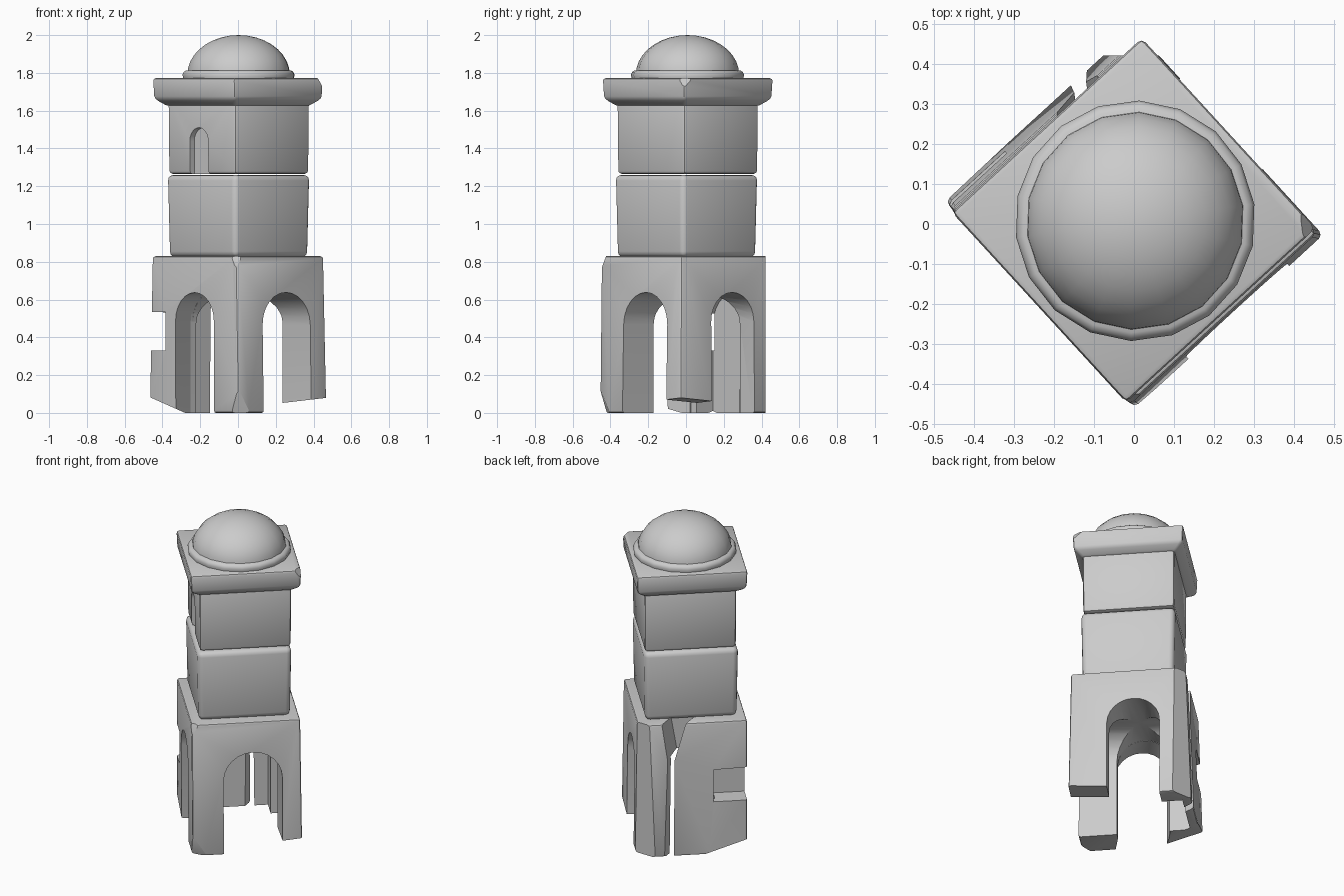
import bpy, bmesh, math
from mathutils import Matrix, Vector

if "Cube" in bpy.data.objects:
    bpy.data.objects.remove(bpy.data.objects["Cube"])

TURN = Matrix.Rotation(math.radians(42.5), 4, 'Z')   # tower stands corner-on

stone = bpy.data.materials.new("grey_stone")
stone.use_nodes = True
GREY = (0.6, 0.6, 0.6, 1)
stone.diffuse_color = GREY
stone.node_tree.nodes["Principled BSDF"].inputs["Base Color"].default_value = GREY


def finish(name, bm, turn=True):
    if turn:
        bm.transform(TURN)
    bmesh.ops.recalc_face_normals(bm, faces=bm.faces)
    mesh = bpy.data.meshes.new(name)
    bm.to_mesh(mesh)
    bm.free()
    mesh.materials.append(stone)
    obj = bpy.data.objects.new(name, mesh)
    bpy.context.collection.objects.link(obj)
    return obj


def select(obj):
    bpy.ops.object.select_all(action='DESELECT')
    obj.select_set(True)
    bpy.context.view_layer.objects.active = obj


def smooth(obj, angle=30):
    select(obj)
    bpy.ops.object.shade_smooth_by_angle(angle=math.radians(angle))


def loft(name, levels, bevel, segments=2, chips=()):
    """Stacked rectangles (x0, x1, y0, y1, z), bevelled, corners chipped by planes."""
    bm = bmesh.new()
    rings = [[bm.verts.new((x, y, z)) for x, y in ((a, c), (b, c), (b, d), (a, d))]
             for a, b, c, d, z in levels]
    bm.faces.new(rings[0])
    bm.faces.new(rings[-1])
    for low, high in zip(rings, rings[1:]):
        for i in range(4):
            j = (i + 1) % 4
            bm.faces.new((low[i], low[j], high[j], high[i]))
    bmesh.ops.bevel(bm, geom=bm.edges[:], offset=bevel, segments=segments,
                    profile=0.5, affect='EDGES')
    bm.transform(TURN)
    for point, normal in chips:
        cut = bmesh.ops.bisect_plane(bm, geom=bm.verts[:] + bm.edges[:] + bm.faces[:],
                                     plane_co=point, plane_no=normal, clear_outer=True)
        edges = [e for e in cut["geom_cut"] if isinstance(e, bmesh.types.BMEdge)]
        bmesh.ops.edgeloop_fill(bm, edges=edges)
    return finish(name, bm, turn=False)


def prism(name, points, direction, turn=True):
    bm = bmesh.new()
    face = bm.faces.new([bm.verts.new(p) for p in points])
    new = bmesh.ops.extrude_face_region(bm, geom=[face])["geom"]
    bmesh.ops.translate(bm, verts=[v for v in new if isinstance(v, bmesh.types.BMVert)],
                        vec=direction)
    return finish(name, bm, turn)


def arch_outline(centre, radius, spring, floor, steps=12):
    arc = [(centre + radius * math.cos(math.pi * i / steps),
            spring + radius * math.sin(math.pi * i / steps)) for i in range(steps + 1)]
    return [(centre + radius, floor)] + arc + [(centre - radius, floor)]


def carve(target, *cutters):
    for cutter in cutters:
        cutter.hide_render = True
        mod = target.modifiers.new("carve", 'BOOLEAN')
        mod.operation = 'DIFFERENCE'
        mod.solver = 'EXACT'
        mod.object = cutter
        select(target)
        bpy.ops.object.modifier_apply(modifier=mod.name)
        bpy.data.objects.remove(cutter)


def square(half, z, dx=0, dy=0):
    return (dx - half, dx + half, dy - half, dy + half, z)


# Arched base with worn corners
base = loft("arched_base",
            [(-.308, .33, -.34, .362, 0), (-.312, .32, -.325, .335, .83)], .014, 2,
            chips=[((0, .42, 0), (0, 1, 0)),
                   ((-.01, -.453, .75), (0, -.08, .03)),
                   ((-.02, -.45, .1), (.1, -.6, -.2)),
                   ((-.46, 0, .08), (-.4, 0, -.9))])
# Splayed arch on one side, straight arch opposite, third arch in front
splayed_arch = prism("splayed_arch", [(-.6, y, z) for y, z in
                                      arch_outline(-.07, .15, .487, -.1)], (.45, .11, 0))
side_arch = prism("side_arch", [(-.17, y, z) for y, z in
                                arch_outline(.037, .153, .485, -.1)], (.8, 0, 0))
front_arch = prism("front_arch", [(x, -.6, z) for x, z in
                                  arch_outline(.044, .171, .467, -.1)], (0, .91, 0))
# Crack in the rear wall, widening toward the top
crack = prism("crack", [(x, .24, z) for x, z in
                        ((.031, -.1), (.088, -.1), (.08, .6), (.13, .9), (-.04, .9), (.04, .6))],
              (.14, .2, 0))
# Missing stone at one corner
notch = prism("notch", [(-.5, .23, .33), (-.115, .23, .33), (-.115, .23, .53), (-.5, .23, .54)],
              (0, .25, 0))
# Broken foot of the short leg
foot_cut = prism("foot_cut", [(.17, -.3, -.1), (.6, -.3, -.1), (.6, -.3, .095), (.17, -.3, .045)],
                 (0, .6, 0), turn=False)
carve(base, splayed_arch, side_arch, front_arch, crack, notch, foot_cut)
smooth(base)

# Middle block
smooth(loft("middle_block", [square(.266, .825, .004, 0), square(.274, 1.26, .004, 0)], .03, 3), 50)

# Upper block with arched niche
upper = loft("upper_block", [square(.265, 1.265, .009, .004), square(.268, 1.68, .009, .004)], .018, 2)
niche = prism("niche", [(-.4, y, z) for y, z in arch_outline(.025, .072, 1.438, 1.2)],
              (.175, 0, 0))
carve(upper, niche)
smooth(upper)

# Overhanging cornice slab
smooth(loft("cornice", [square(.27, 1.625, .006, .007), square(.317, 1.662, .006, .007),
                        square(.322, 1.772, .006, .007)], .014, 2,
            chips=[((.437, -.02, 1.745), (.8, .1, .5))]))

# Dome and its rim, turned from profiles
def turned(name, profile, sides=18):
    bm = bmesh.new()
    verts = [bm.verts.new((r, 0, z)) for r, z in profile]
    edges = [bm.edges.new(pair) for pair in zip(verts, verts[1:])]
    bmesh.ops.spin(bm, geom=verts + edges, cent=(0, 0, 0), axis=(0, 0, 1),
                   angle=math.tau, steps=sides)
    bmesh.ops.remove_doubles(bm, verts=bm.verts[:], dist=.0005)
    bm.transform(Matrix.Rotation(math.radians(8), 4, 'Z'))
    bmesh.ops.translate(bm, verts=bm.verts[:], vec=Vector((.003, .008, 0)))
    smooth(finish(name, bm, turn=False), 40)

turned("dome_rim", [(.26, 1.765), (.295, 1.77), (.3, 1.79), (.293, 1.805), (.28, 1.813), (.255, 1.815)])
turned("dome", [(.274 * math.cos(a), 1.79 + .21 * math.sin(a))
                for a in (math.pi / 2 * i / 9 for i in range(10))])
